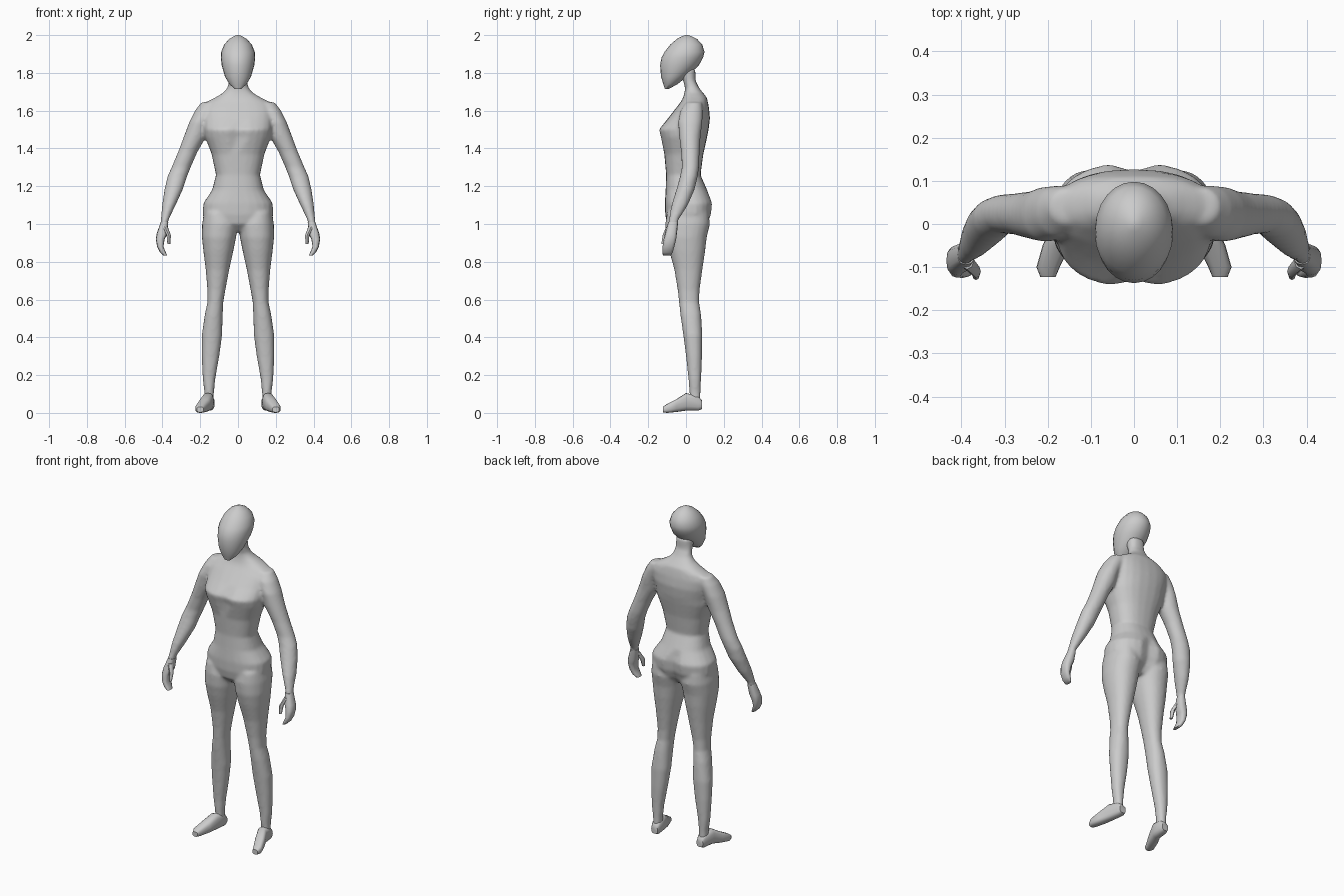
import bpy, bmesh, math
from mathutils import Vector

grey = bpy.data.materials.new("light grey")
grey.diffuse_color = (0.6, 0.6, 0.6, 1)


def loft(bm, rings, p=2.0, n=24, axis="z", side=1, dents=()):
    """Skin closed rings (level, x0, x1, low, high); dents = (z0, z1, sign, depth) on the midline."""
    loops = []
    for lv, x0, x1, a, b in rings:
        loop = []
        for i in range(n):
            t = 2 * math.pi * i / n
            c, s = math.cos(t), math.sin(t)
            u = (x0 + x1) / 2 + (x1 - x0) / 2 * math.copysign(abs(c) ** (2 / p), c)
            v = (a + b) / 2 + (b - a) / 2 * math.copysign(abs(s) ** (2 / p), s)
            for z0, z1, sign, depth in dents:
                if z0 <= lv <= z1 and s * sign > 0.5 and abs(c) < 0.1:
                    v -= sign * depth
            co = (u * side, v, lv) if axis == "z" else (u * side, lv, v)
            loop.append(bm.verts.new(co))
        loops.append(loop)
    for r, q in zip(loops, loops[1:]):
        for i in range(n):
            j = (i + 1) % n
            bm.faces.new((r[i], r[j], q[j], q[i]))
    bm.faces.new(loops[0])
    bm.faces.new(loops[-1])


def finish(name, bm, voxel=0, smooth=0, subsurf=0):
    bmesh.ops.recalc_face_normals(bm, faces=bm.faces[:])
    me = bpy.data.meshes.new(name)
    bm.to_mesh(me)
    bm.free()
    me.materials.append(grey)
    me.polygons.foreach_set("use_smooth", [True] * len(me.polygons))
    ob = bpy.data.objects.new(name, me)
    bpy.context.collection.objects.link(ob)
    if voxel:
        m = ob.modifiers.new("blend", "REMESH")
        m.mode, m.voxel_size, m.use_smooth_shade = "VOXEL", voxel, True
    if smooth:
        m = ob.modifiers.new("soften", "SMOOTH")
        m.factor, m.iterations = 0.5, smooth
    if subsurf:
        m = ob.modifiers.new("round", "SUBSURF")
        m.levels = m.render_levels = subsurf
    return ob


def sym(rows):
    return [(z, -w, w, a, b) for z, w, a, b in rows]


torso = sym([
    (0.96, 0.08, -0.06, 0.07), (1.00, 0.15, -0.10, 0.115), (1.05, 0.187, -0.11, 0.137),
    (1.11, 0.184, -0.112, 0.143), (1.18, 0.137, -0.108, 0.112), (1.26, 0.117, -0.105, 0.077),
    (1.37, 0.14, -0.115, 0.092), (1.46, 0.175, -0.137, 0.112), (1.50, 0.18, -0.148, 0.12),
    (1.56, 0.185, -0.095, 0.127), (1.615, 0.185, -0.052, 0.122), (1.65, 0.16, -0.025, 0.115),
    (1.67, 0.12, -0.015, 0.11), (1.695, 0.078, -0.008, 0.09), (1.72, 0.056, -0.005, 0.07),
    (1.76, 0.048, -0.015, 0.05), (1.82, 0.05, -0.05, 0.05)])
arm = [
    (1.645, 0.10, 0.195, 0.0, 0.085), (1.60, 0.12, 0.228, -0.03, 0.09),
    (1.54, 0.15, 0.258, -0.042, 0.087), (1.46, 0.17, 0.288, -0.036, 0.077),
    (1.38, 0.215, 0.318, -0.026, 0.072), (1.30, 0.25, 0.352, -0.022, 0.069),
    (1.25, 0.27, 0.374, -0.032, 0.062), (1.18, 0.293, 0.39, -0.052, 0.045),
    (1.10, 0.33, 0.402, -0.077, 0.01), (1.02, 0.368, 0.409, -0.092, -0.04),
    (0.99, 0.372, 0.414, -0.096, -0.045)]
leg = [
    (1.06, 0.03, 0.18, -0.10, 0.12), (1.00, 0.0, 0.19, -0.11, 0.127),
    (0.93, 0.01, 0.191, -0.106, 0.110), (0.86, 0.024, 0.184, -0.09, 0.102),
    (0.76, 0.046, 0.171, -0.062, 0.087), (0.65, 0.067, 0.162, -0.044, 0.072),
    (0.585, 0.078, 0.162, -0.037, 0.07), (0.52, 0.081, 0.176, -0.03, 0.08),
    (0.41, 0.084, 0.192, -0.014, 0.087), (0.30, 0.099, 0.192, 0.0, 0.085),
    (0.18, 0.12, 0.187, 0.013, 0.08), (0.11, 0.127, 0.178, 0.018, 0.077),
    (0.05, 0.13, 0.176, 0.02, 0.077)]
palm = [
    (1.01, 0.369, 0.409, -0.094, -0.042), (0.95, 0.374, 0.430, -0.11, -0.048),
    (0.92, 0.388, 0.435, -0.118, -0.052), (0.88, 0.395, 0.428, -0.124, -0.062),
    (0.85, 0.382, 0.413, -0.125, -0.07), (0.833, 0.375, 0.395, -0.122, -0.08)]
thumb = [
    (0.985, 0.372, 0.402, -0.105, -0.07), (0.94, 0.355, 0.378, -0.124, -0.095),
    (0.895, 0.358, 0.374, -0.13, -0.11)]
foot = [
    (0.085, 0.13, 0.172, 0.02, 0.065), (0.065, 0.124, 0.18, 0.012, 0.09),
    (0.0, 0.13, 0.19, 0.012, 0.105), (-0.05, 0.148, 0.212, 0.005, 0.073),
    (-0.10, 0.172, 0.226, 0.0, 0.047), (-0.123, 0.182, 0.217, 0.003, 0.032)]
head = sym([
    (1.716, 0.018, -0.112, -0.09), (1.74, 0.045, -0.12, -0.045), (1.78, 0.069, -0.132, 0.005),
    (1.84, 0.086, -0.137, 0.068), (1.88, 0.091, -0.13, 0.09), (1.91, 0.089, -0.114, 0.098),
    (1.95, 0.073, -0.083, 0.086), (1.98, 0.046, -0.048, 0.058), (1.995, 0.02, -0.018, 0.028),
    (2.0, 0.006, -0.004, 0.01)])

# Torso, neck, arms and legs blended into one skin
bm = bmesh.new()
loft(bm, torso, p=2.4, dents=((1.44, 1.52, -1, 0.015), (0.99, 1.12, 1, 0.02)))
for s in (1, -1):
    loft(bm, arm, side=s)
    loft(bm, leg, p=2.2, side=s)
finish("body", bm, voxel=0.009, smooth=6)

# Egg-shaped head
bm = bmesh.new()
loft(bm, head)
finish("head", bm)

# Hands and feet
for s, label in ((1, "left"), (-1, "right")):
    bm = bmesh.new()
    loft(bm, palm, p=2.6, n=12, side=s)
    loft(bm, thumb, n=8, side=s)
    finish(label + "_hand", bm)
    bm = bmesh.new()
    loft(bm, foot, p=2.8, n=16, axis="y", side=s)
    finish(label + "_foot", bm)

for ob in bpy.context.collection.objects:
    if not ob.modifiers:
        bpy.context.view_layer.objects.active = ob
        bpy.ops.object.select_all(action="DESELECT")
        ob.select_set(True)
        bpy.ops.object.shade_smooth_by_angle(angle=math.radians(50))
